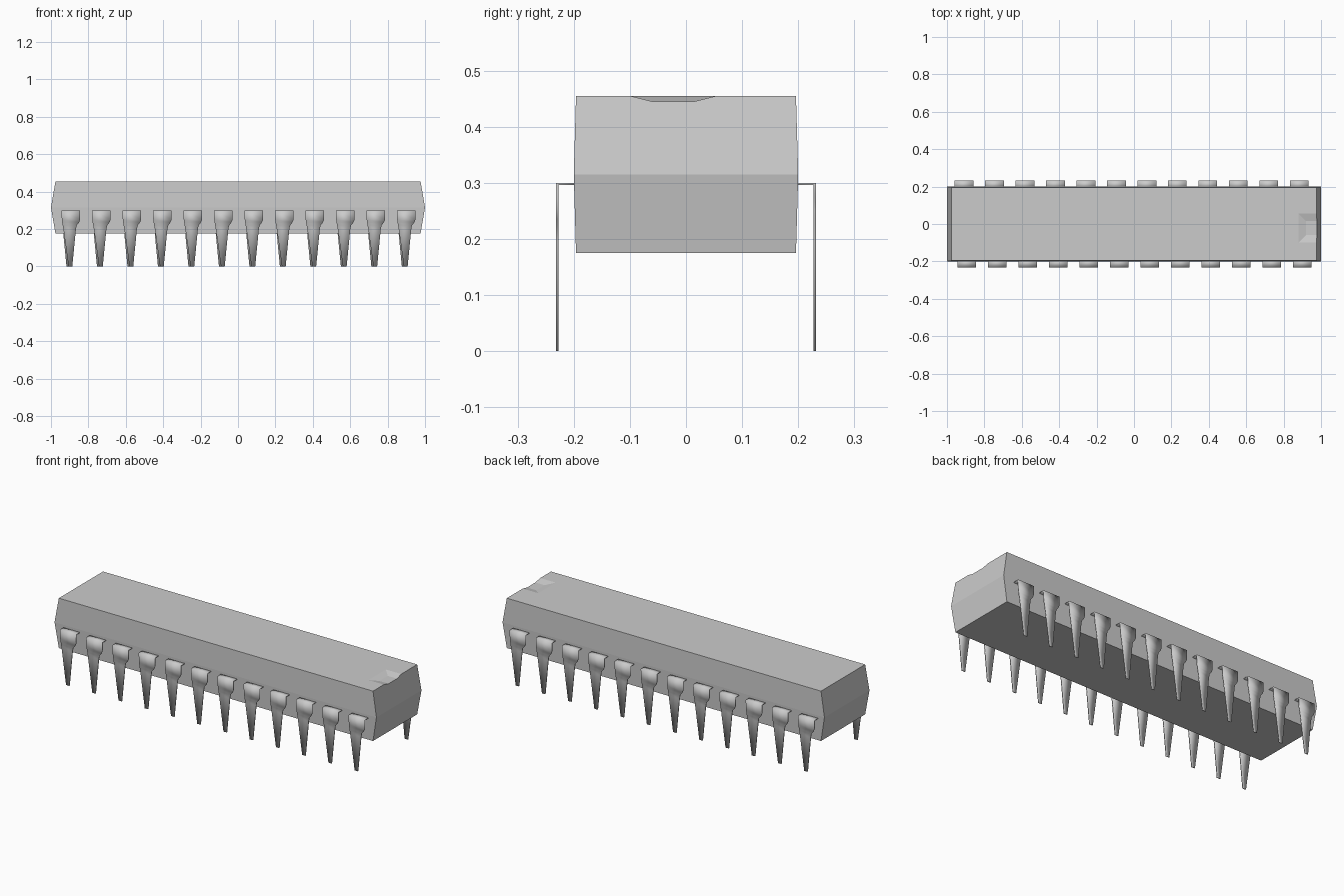
import bpy, bmesh, math

if "Cube" in bpy.data.objects:
    bpy.data.objects.remove(bpy.data.objects["Cube"])


def make_object(name, bm):
    bmesh.ops.recalc_face_normals(bm, faces=bm.faces)
    mesh = bpy.data.meshes.new(name)
    bm.to_mesh(mesh)
    bm.free()
    obj = bpy.data.objects.new(name, mesh)
    bpy.context.collection.objects.link(obj)
    return obj


def stacked_rects(name, rects):
    """Closed solid lofted through rectangles (z, x0, x1, y0, y1)."""
    bm = bmesh.new()
    rings = [[bm.verts.new(p) for p in
              ((x0, y0, z), (x1, y0, z), (x1, y1, z), (x0, y1, z))]
             for z, x0, x1, y0, y1 in rects]
    for a, b in zip(rings, rings[1:]):
        for i in range(4):
            j = (i + 1) % 4
            bm.faces.new((a[i], a[j], b[j], b[i]))
    bm.faces.new(rings[0])
    bm.faces.new(rings[-1])
    return make_object(name, bm)


# Body with tapered upper and lower halves
body = stacked_rects("chip_body", [
    (0.175, -0.976, 0.976, -0.196, 0.196),
    (0.315, -1.0, 1.0, -0.2, 0.2),
    (0.455, -0.976, 0.976, -0.196, 0.196)])

# Shallow orientation notch in the top at the right end
cutter = stacked_rects("notch_cutter", [
    (0.445, 0.92, 1.1, -0.06, 0.015),
    (0.465, 0.84, 1.1, -0.14, 0.095)])
cutter.hide_render = True
cutter.hide_viewport = True
notch = body.modifiers.new("notch", 'BOOLEAN')
notch.operation = 'DIFFERENCE'
notch.solver = 'EXACT'
notch.object = cutter

# Pin cross rows (y, z, left x, right x): shelf out of the body, then tapering leg
PIN = [(-0.190, 0.300, -0.050, 0.050),
       (-0.232, 0.300, -0.050, 0.050),
       (-0.232, 0.250, -0.048, 0.050),
       (-0.232, 0.235, -0.046, 0.044),
       (-0.232, 0.218, -0.043, 0.031),
       (-0.232, 0.195, -0.039, 0.027),
       (-0.232, 0.000, -0.012, 0.008)]


def pin_mesh():
    bm = bmesh.new()
    inner = {0: (0, -0.004), 1: (0.005, -0.004)}
    rings = []
    for i, (y, z, xl, xr) in enumerate(PIN):
        dy, dz = inner.get(i, (0.005, 0))
        rings.append([bm.verts.new(p) for p in
                      ((xl, y, z), (xr, y, z),
                       (xr, y + dy, z + dz), (xl, y + dy, z + dz))])
    for a, b in zip(rings, rings[1:]):
        for i in range(4):
            j = (i + 1) % 4
            bm.faces.new((a[i], a[j], b[j], b[i]))
    bm.faces.new(rings[0])
    bm.faces.new(rings[-1])
    for f in bm.faces:
        f.smooth = True
    return make_object("front_pin", bm)


# Twelve pins per side; the back row is turned half a revolution
COUNT, PITCH = 12, 0.163
first = pin_mesh()
for side, start, turn in (("front", -0.894, 0), ("back", -0.909, math.pi)):
    for i in range(COUNT):
        if side == "front" and i == 0:
            pin = first
        else:
            pin = bpy.data.objects.new(f"{side}_pin_{i + 1}", first.data)
            bpy.context.collection.objects.link(pin)
        pin.location.x = start + PITCH * i
        pin.rotation_euler.z = turn
